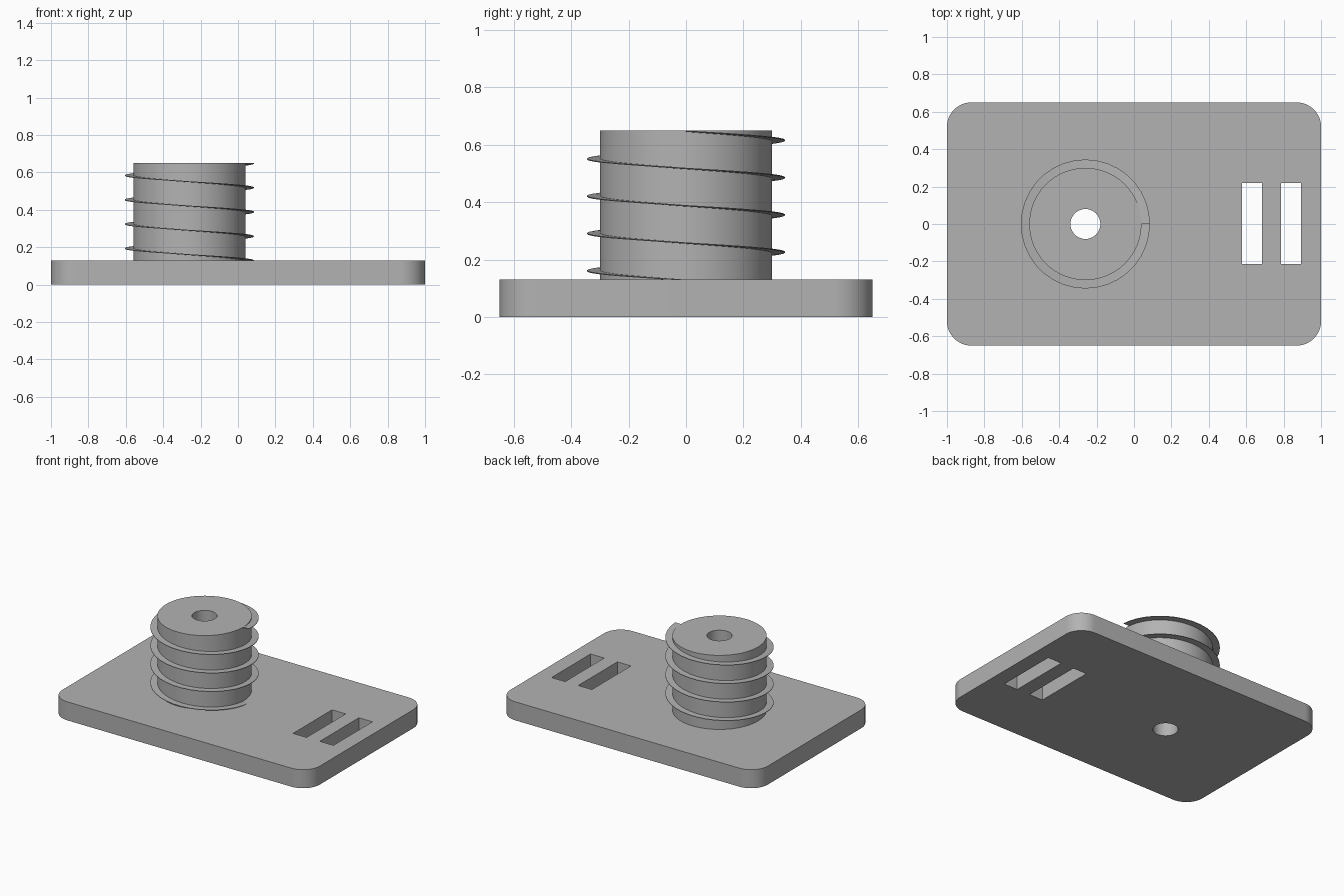
import bpy, bmesh, math

if "Cube" in bpy.data.objects:
    bpy.data.objects.remove(bpy.data.objects["Cube"])

PLATE_TOP, TOP = 0.13, 0.65
POST_X, POST_R, BORE_R = -0.26, 0.30, 0.08

grey = bpy.data.materials.new("plain grey")
grey.diffuse_color = (0.45, 0.45, 0.45, 1)
grey.use_nodes = True
grey.node_tree.nodes["Principled BSDF"].inputs["Base Color"].default_value = grey.diffuse_color


def make_object(name, bm):
    bmesh.ops.recalc_face_normals(bm, faces=bm.faces)
    mesh = bpy.data.meshes.new(name)
    bm.to_mesh(mesh)
    bm.free()
    mesh.materials.append(grey)
    obj = bpy.data.objects.new(name, mesh)
    bpy.context.collection.objects.link(obj)
    return obj


def prism(name, outline, z0, z1):
    bm = bmesh.new()
    base = bm.faces.new([bm.verts.new((x, y, z0)) for x, y in outline])
    top = bmesh.ops.extrude_face_region(bm, geom=[base], use_keep_orig=True)["geom"]
    bmesh.ops.translate(bm, vec=(0, 0, z1 - z0),
                        verts=[v for v in top if isinstance(v, bmesh.types.BMVert)])
    return make_object(name, bm)


def circle(cx, cy, r, n, start=0.0, sweep=2 * math.pi, closed=True):
    steps = n if closed else n - 1
    return [(cx + r * math.cos(start + sweep * i / steps),
             cy + r * math.sin(start + sweep * i / steps)) for i in range(n)]


def cut(target, cutter):
    mod = target.modifiers.new("cut", 'BOOLEAN')
    mod.operation, mod.solver, mod.object = 'DIFFERENCE', 'EXACT', cutter
    cutter.hide_render = True
    bpy.context.view_layer.objects.active = target
    bpy.ops.object.modifier_apply(modifier=mod.name)


def smooth(obj):
    bpy.ops.object.select_all(action='DESELECT')
    obj.select_set(True)
    bpy.context.view_layer.objects.active = obj
    bpy.ops.object.shade_smooth_by_angle(angle=math.radians(30))


# Base plate with rounded corners
R = 0.13
outline = []
for k, (sx, sy) in enumerate([(1, 1), (-1, 1), (-1, -1), (1, -1)]):
    outline += circle(sx * (1 - R), sy * (0.65 - R), R, 13,
                      k * math.pi / 2, math.pi / 2, closed=False)
plate = prism("base_plate", outline, 0, PLATE_TOP)

# Post standing on the plate
post = prism("post", circle(POST_X, 0, POST_R, 64), PLATE_TOP, TOP)

# Bore through post and plate, and two strap slots
bore = prism("bore_cutter", circle(POST_X, 0, BORE_R, 48), -0.1, 0.8)
cutters = [bore]
cut(plate, bore)
cut(post, bore)
for x0, x1 in ((0.578, 0.684), (0.786, 0.892)):
    slot = prism("slot_cutter", [(x0, -0.215), (x1, -0.215), (x1, 0.218), (x0, 0.218)], -0.1, 0.3)
    cut(plate, slot)
    cutters.append(slot)
for c in cutters:
    bpy.data.objects.remove(c)

# Thin screw thread wound around the post
TURNS, STEPS, PITCH, THICK = 4, 36, 0.13, 0.005
profile = [(POST_R - 0.01, -THICK), (0.345, -THICK * 0.7), (0.345, 0), (POST_R - 0.01, 0)]
bm = bmesh.new()
rings = []
for i in range(TURNS * STEPS + 1):
    a = -2 * math.pi * i / STEPS
    z = PLATE_TOP + PITCH * i / STEPS
    rings.append([bm.verts.new((POST_X + r * math.cos(a), r * math.sin(a), z + dz))
                  for r, dz in profile])
for a, b in zip(rings, rings[1:]):
    for j in range(4):
        k = (j + 1) % 4
        bm.faces.new((a[j], a[k], b[k], b[j]))
bm.faces.new(rings[0])
bm.faces.new(rings[-1])
thread = make_object("screw_thread", bm)

for obj in (plate, post, thread):
    smooth(obj)
